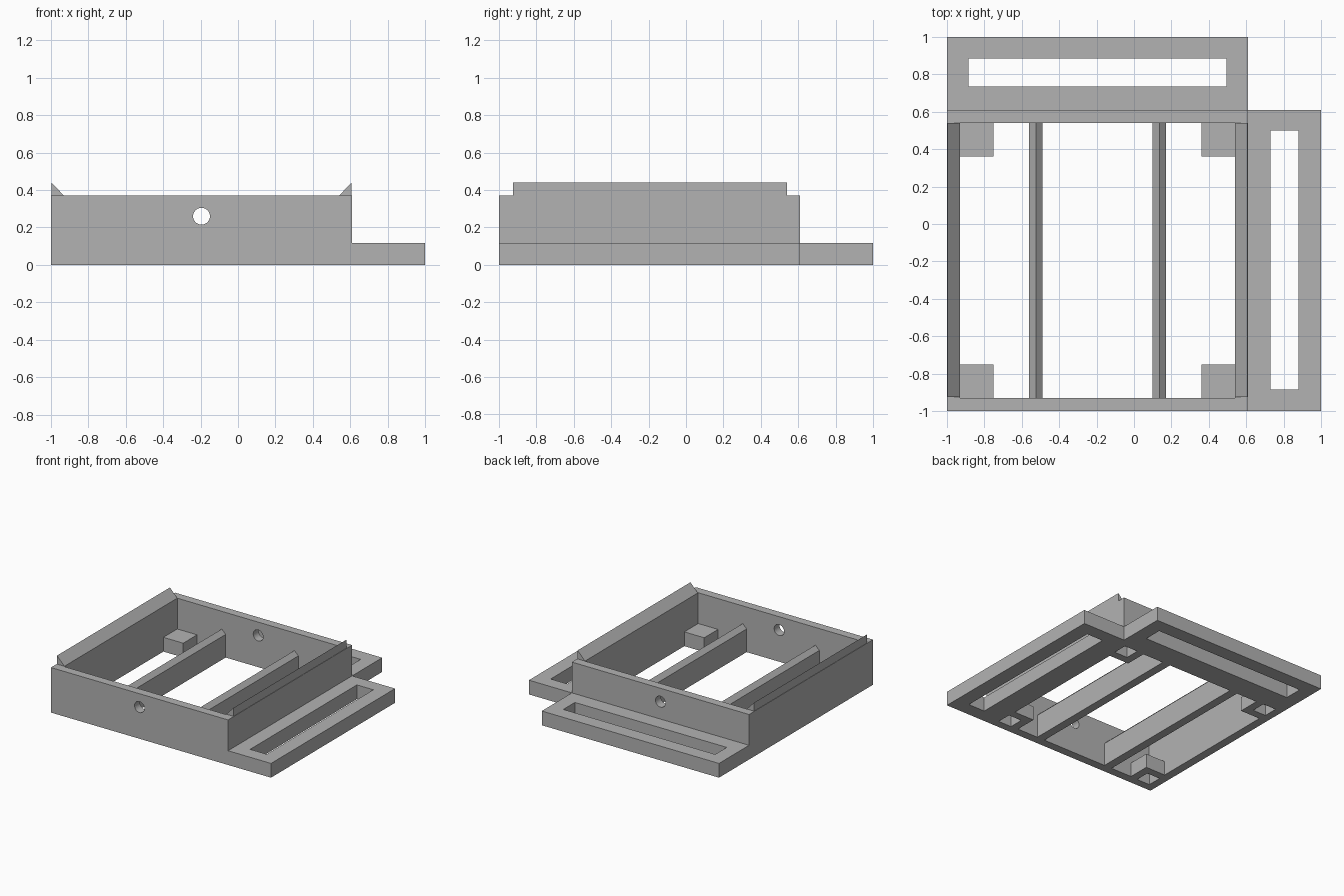
import bpy, bmesh, math
from mathutils import Matrix, Vector

if "Cube" in bpy.data.objects:
    bpy.data.objects.remove(bpy.data.objects["Cube"], do_unlink=True)

grey = bpy.data.materials.new("plain grey")
grey.use_nodes = True
grey.diffuse_color = (0.45, 0.45, 0.45, 1)
grey.node_tree.nodes["Principled BSDF"].inputs["Base Color"].default_value = grey.diffuse_color

LOW, HIGH = -1.0, 0.61      # outer faces of the square tray
WALL = 0.07
IN_LOW, IN_HIGH = LOW + WALL, HIGH - WALL
TRAY_H, SHELF_H = 0.37, 0.117
MID = (LOW + HIGH) / 2


def finish(name, bm):
    bmesh.ops.recalc_face_normals(bm, faces=bm.faces)
    mesh = bpy.data.meshes.new(name)
    bm.to_mesh(mesh)
    bm.free()
    mesh.materials.append(grey)
    obj = bpy.data.objects.new(name, mesh)
    bpy.context.collection.objects.link(obj)
    return obj


def box(name, x, y, z):
    bm = bmesh.new()
    bmesh.ops.create_cube(bm, size=1)
    for v in bm.verts:
        v.co = Vector([(a + b) / 2 + c * (b - a) for c, (a, b) in zip(v.co, (x, y, z))])
    return finish(name, bm)


def prism(name, profile, y0, y1):
    """Extrude an x-z profile along y."""
    bm = bmesh.new()
    face = bm.faces.new([bm.verts.new((x, y0, z)) for x, z in profile])
    moved = bmesh.ops.extrude_face_region(bm, geom=[face])["geom"]
    bmesh.ops.translate(bm, vec=(0, y1 - y0, 0),
                        verts=[g for g in moved if isinstance(g, bmesh.types.BMVert)])
    return finish(name, bm)


def combine(obj, tool, operation="DIFFERENCE"):
    tool.hide_render = True
    mod = obj.modifiers.new("combine", "BOOLEAN")
    mod.operation, mod.solver, mod.object = operation, "EXACT", tool
    bpy.context.view_layer.objects.active = obj
    bpy.ops.object.modifier_apply(modifier=mod.name)
    bpy.data.objects.remove(tool, do_unlink=True)


# Open square tray
tray = box("tray_walls", (LOW, HIGH), (LOW, HIGH), (0, TRAY_H))
combine(tray, box("opening", (IN_LOW, IN_HIGH), (IN_LOW, IN_HIGH), (-1, 1)))

# Corner blocks with square pockets underneath
def from_corner(side, a, b):
    return (LOW + a, LOW + b) if side < 0 else (HIGH - b, HIGH - a)

for sx in (-1, 1):
    for sy in (-1, 1):
        block = box("block", from_corner(sx, 0.03, 0.25), from_corner(sy, 0.03, 0.25), (0, SHELF_H))
        combine(tray, block, "UNION")
        pocket = box("pocket", from_corner(sx, 0.065, 0.185), from_corner(sy, 0.065, 0.185), (-0.1, 0.09))
        combine(tray, pocket)

# Round hole through the front and back walls
bm = bmesh.new()
bmesh.ops.create_cone(bm, cap_ends=True, segments=32, radius1=0.045, radius2=0.045, depth=4,
                      matrix=Matrix.Translation((MID, 0, 0.26)) @ Matrix.Rotation(math.pi / 2, 4, "X"))
combine(tray, finish("hole_cutter", bm))

# Wedge lips on the side walls, tall on the outside
for name, side in (("right_lip", -1), ("left_lip", 1)):
    out, inn = MID + side * 0.802, MID + side * 0.735
    prism(name, [(out, TRAY_H), (inn, TRAY_H), (out, 0.44)], LOW + 0.075, IN_HIGH)

# Peaked floor ribs
for name, x in (("right_rib", -0.525), ("left_rib", 0.135)):
    w = 0.035
    prism(name, [(x - w, 0), (x + w, 0), (x + w, 0.19), (x, 0.225), (x - w, 0.19)], IN_LOW, IN_HIGH)

# Slotted shelves beside and behind the tray
side_shelf = box("side_shelf", (HIGH, 1), (LOW, HIGH), (0, SHELF_H))
combine(side_shelf, box("slot", (0.73, 0.88), (-0.885, 0.5), (-1, 1)))
back_shelf = box("back_shelf", (LOW, HIGH), (HIGH, 1), (0, SHELF_H))
combine(back_shelf, box("slot", (-0.885, 0.495), (0.735, 0.885), (-1, 1)))
